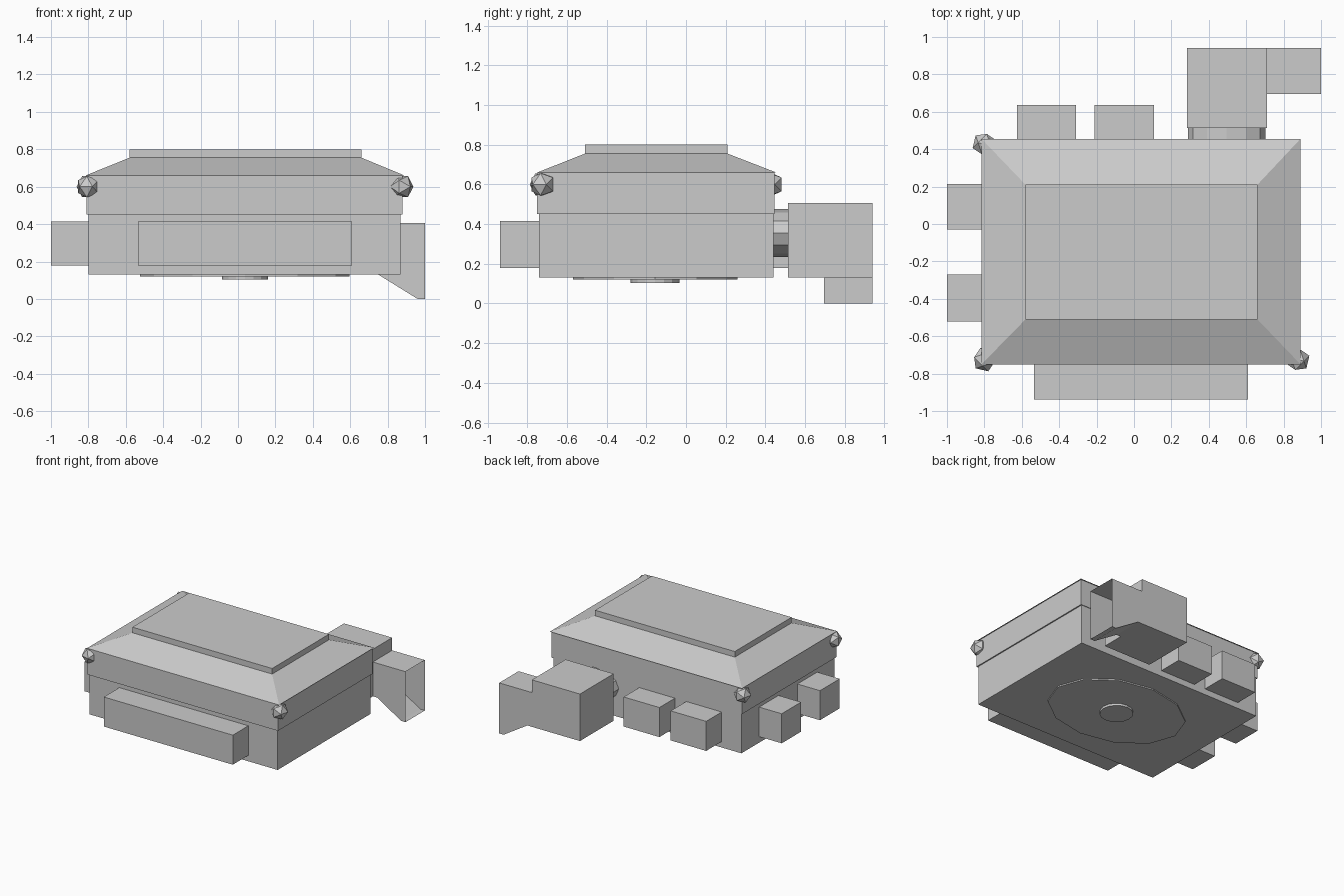
import bpy, bmesh
from mathutils import Matrix, Vector

if "Cube" in bpy.data.objects:
    bpy.data.objects.remove(bpy.data.objects["Cube"])


def finish(name, bm):
    bmesh.ops.recalc_face_normals(bm, faces=bm.faces[:])
    me = bpy.data.meshes.new(name)
    bm.to_mesh(me)
    bm.free()
    ob = bpy.data.objects.new(name, me)
    bpy.context.collection.objects.link(ob)
    return ob


def box(name, x, y, z, top=None):
    """Box from (min, max) ranges; top = optional (x range, y range) for a tapered top."""
    bm = bmesh.new()
    bmesh.ops.create_cube(bm, size=1)
    for v in bm.verts:
        i, j, k = (int(c > 0) for c in v.co)
        xs, ys = top if (top and k) else (x, y)
        v.co = (xs[i], ys[j], z[k])
    return finish(name, bm)


def disc(name, centre, radii, depth, sides, axis='Z'):
    bm = bmesh.new()
    bmesh.ops.create_cone(bm, cap_ends=True, segments=sides,
                          radius1=1, radius2=1, depth=depth)
    bmesh.ops.scale(bm, vec=(radii[0], radii[1], 1), verts=bm.verts)
    if axis == 'Y':
        bmesh.ops.rotate(bm, matrix=Matrix.Rotation(1.5707963, 3, 'X'), verts=bm.verts)
    bmesh.ops.translate(bm, vec=centre, verts=bm.verts)
    return finish(name, bm)


# Main housing: lower body, upper band, sloped roof and roof cap
box("lower_body", (-0.80, 0.87), (-0.74, 0.44), (0.13, 0.45))
box("upper_body", (-0.81, 0.88), (-0.75, 0.445), (0.45, 0.66))
roof_x, roof_y = (-0.58, 0.66), (-0.51, 0.21)
box("roof_slope", (-0.815, 0.89), (-0.75, 0.455), (0.66, 0.755), (roof_x, roof_y))
box("roof_cap", roof_x, roof_y, (0.755, 0.80))

# Side boxes: one long at the front, two on the left, two at the back
side_z = (0.178, 0.415)
box("front_box", (-0.535, 0.61), (-0.937, -0.74), side_z)
for i, y in enumerate([(-0.03, 0.215), (-0.52, -0.27)]):
    box(f"left_box_{i + 1}", (-1.0, -0.80), y, side_z)
for i, x in enumerate([(-0.625, -0.31), (-0.21, 0.107)]):
    box(f"back_box_{i + 1}", x, (0.44, 0.637), side_z)

# Rear duct with its oval collar
box("duct_body", (0.283, 0.71), (0.513, 0.94), (0.13, 0.507))
disc("duct_collar", (0.495, 0.475, 0.355), (0.207, 0.12), 0.08, 12, 'Y')

# Outlet hood: extruded side profile, open at the right end
profile = [(1.0, 0.405), (0.71, 0.405), (0.71, 0.13), (0.75, 0.13), (0.96, 0.0), (1.0, 0.0)]
bm = bmesh.new()
face = bm.faces.new([bm.verts.new((x, 0.695, z)) for x, z in profile])
ext = bmesh.ops.extrude_face_region(bm, geom=[face], use_keep_orig=True)
bmesh.ops.translate(bm, vec=(0, 0.245, 0),
                    verts=[g for g in ext["geom"] if isinstance(g, bmesh.types.BMVert)])
bmesh.ops.recalc_face_normals(bm, faces=bm.faces[:])
ends = [f for f in bm.faces if all(v.co.x > 0.99 for v in f.verts)]
bmesh.ops.delete(bm, geom=ends, context='FACES_ONLY')
finish("duct_outlet", bm)

# Faceted lamps on three corners
for name, x, y in [("front_left", -0.80, -0.725), ("front_right", 0.875, -0.725),
                   ("back_left", -0.80, 0.427)]:
    bm = bmesh.new()
    bmesh.ops.create_icosphere(bm, subdivisions=1, radius=0.066)
    aim = Vector((1 if x > 0 else -1, 1 if y > 0 else -1, 0)).to_track_quat('Z', 'Y')
    bmesh.ops.rotate(bm, matrix=aim.to_matrix(), verts=bm.verts)
    bmesh.ops.translate(bm, vec=(x, y, 0.60), verts=bm.verts)
    finish(f"corner_lamp_{name}", bm)

# Underside plate and central hub
disc("base_plate", (0.037, -0.155, 0.13), (0.56, 0.415), 0.02, 12)
disc("base_hub", (0.037, -0.157, 0.12), (0.123, 0.123), 0.035, 16)
